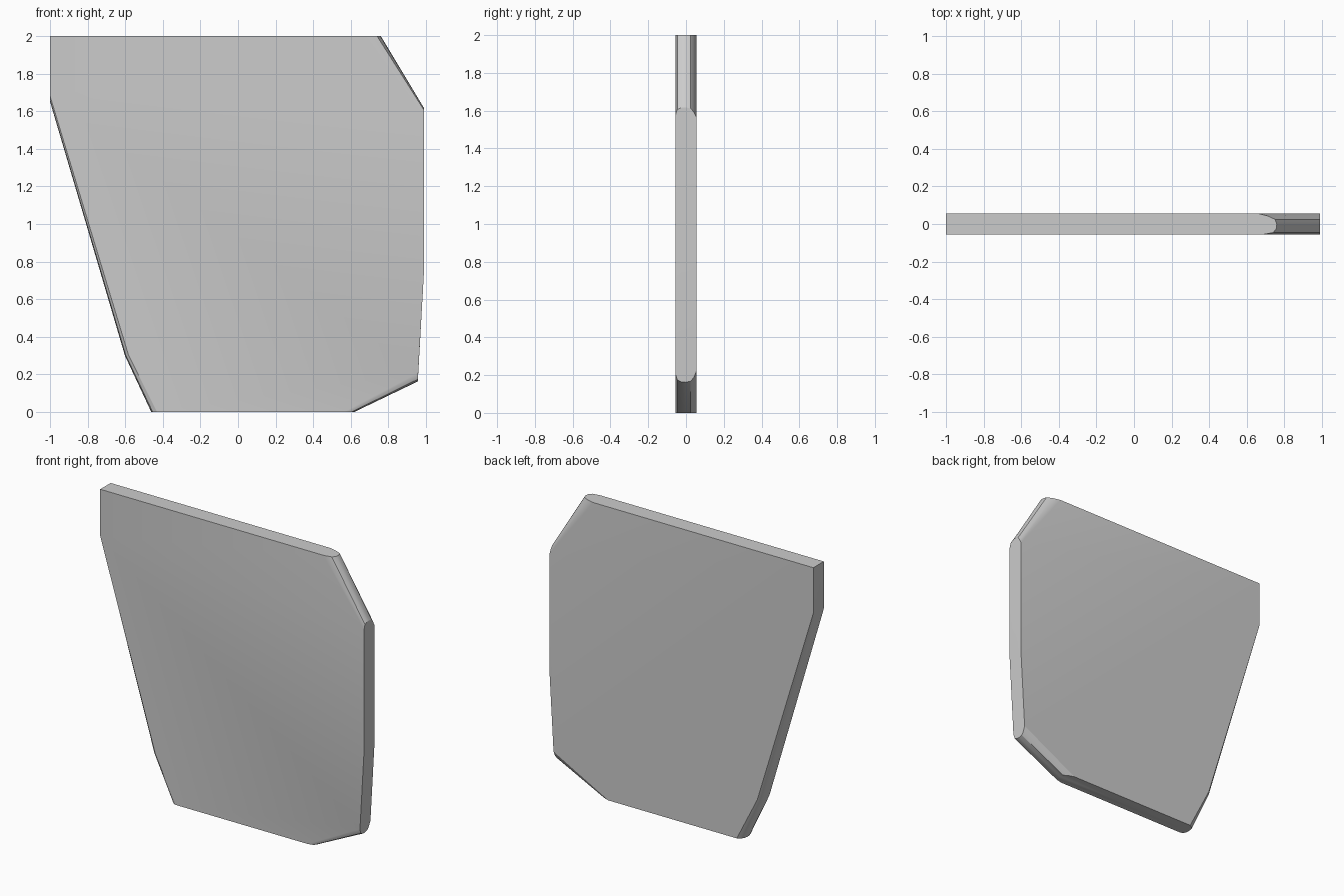
import bpy, bmesh, math

if "Cube" in bpy.data.objects:
    bpy.data.objects.remove(bpy.data.objects["Cube"])

# Outline corners: x, z, and how far each moves at full edge rounding
OUTLINE = [
    (-1.0, 2.0, 0, 0), (0.76, 2.0, -0.10, 0), (0.99, 1.617, 0, -0.055),
    (0.99, 0.75, 0, 0), (0.957, 0.162, 0.003, 0.06), (0.62, 0, -0.075, 0),
    (-0.462, 0, 0.04, 0), (-0.602, 0.30, 0.025, 0.005), (-1.0, 1.65, 0, 0.04),
]
# Depth layers: y and amount of rounding, on the cut corners only
LAYERS = [(-0.056, 0.75), (-0.046, 0.2), (-0.025, 0.03), (0, 0),
          (0.025, 0.1), (0.042, 0.45), (0.056, 1.0)]

bm = bmesh.new()
rings = [[bm.verts.new((x + dx * f, y, z + dz * f)) for x, z, dx, dz in OUTLINE]
         for y, f in LAYERS]

# Rim
n = len(OUTLINE)
for a, b in zip(rings, rings[1:]):
    for i in range(n):
        j = (i + 1) % n
        bm.faces.new((a[i], a[j], b[j], b[i]))

# Front and back faces
bm.faces.new(rings[0])
bm.faces.new(rings[-1][::-1])
bmesh.ops.recalc_face_normals(bm, faces=bm.faces)

mesh = bpy.data.meshes.new("cut_plate")
bm.to_mesh(mesh)
bm.free()
plate = bpy.data.objects.new("cut_plate", mesh)
bpy.context.collection.objects.link(plate)

# Soft rounded slopes, crisp flat edges
bpy.context.view_layer.objects.active = plate
plate.select_set(True)
bpy.ops.object.shade_smooth_by_angle(angle=math.radians(30))
